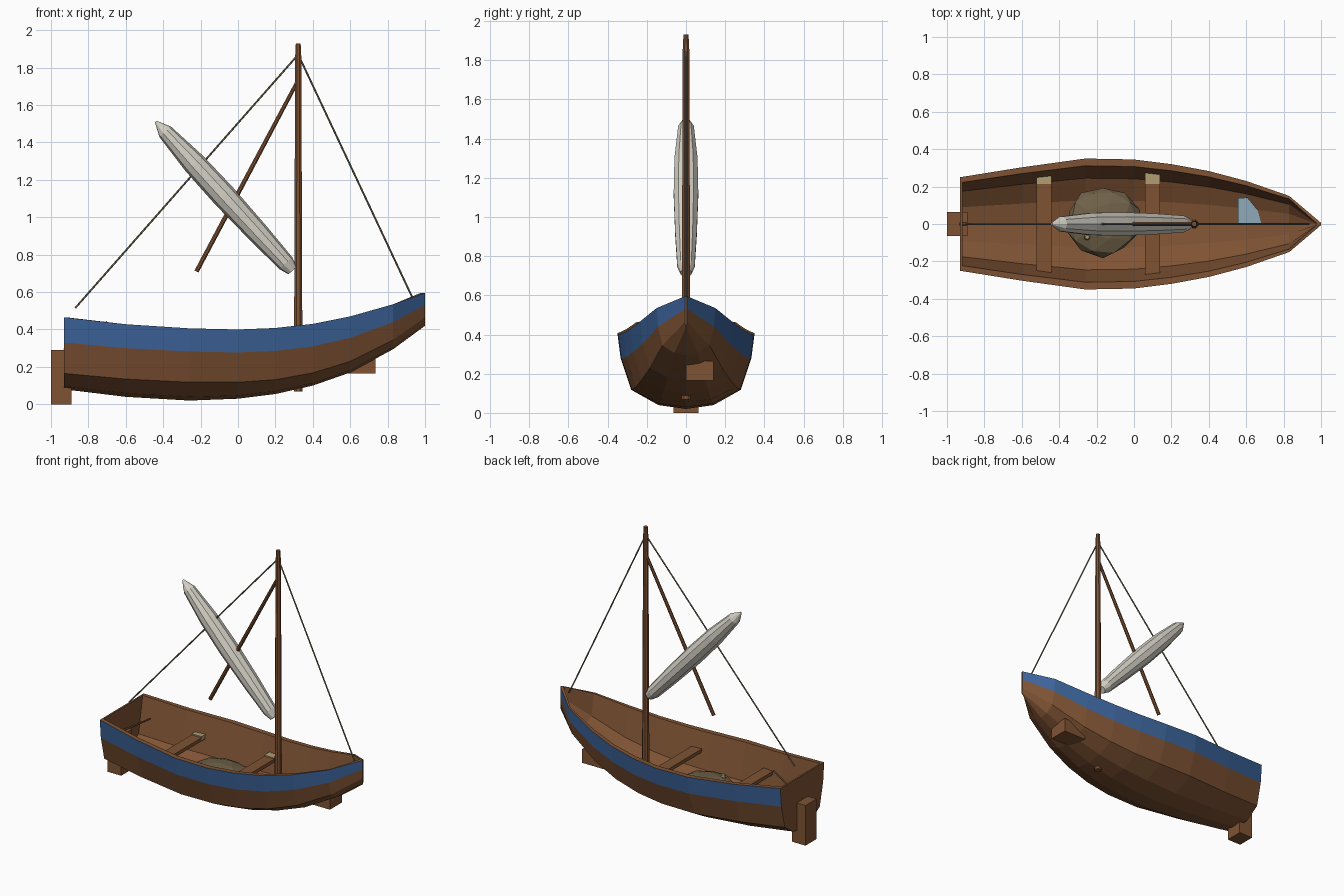
import bpy, bmesh, math, random
from mathutils import Vector, Matrix

if "Cube" in bpy.data.objects:
    bpy.data.objects.remove(bpy.data.objects["Cube"])

random.seed(4)


def material(name, col):
    m = bpy.data.materials.new(name)
    m.diffuse_color = (*col, 1)
    m.use_nodes = True
    m.node_tree.nodes["Principled BSDF"].inputs["Base Color"].default_value = m.diffuse_color
    return m


BROWN = material("brown wood", (0.21, 0.086, 0.034))
BLUE = material("blue paint", (0.045, 0.125, 0.32))
SAIL = material("sail cloth", (0.66, 0.64, 0.56))
ROPE = material("rope", (0.2, 0.165, 0.1))
NET = material("net olive", (0.16, 0.12, 0.065))
TAN = material("tan cushion", (0.44, 0.34, 0.17))
PALE = material("pale blue lid", (0.28, 0.4, 0.49))


def finish(bm, name, *mats):
    bmesh.ops.recalc_face_normals(bm, faces=bm.faces[:])
    me = bpy.data.meshes.new(name)
    bm.to_mesh(me)
    bm.free()
    for m in mats:
        me.materials.append(m)
    ob = bpy.data.objects.new(name, me)
    bpy.context.collection.objects.link(ob)
    return ob


def box(name, lo, hi, *mats):
    bm = bmesh.new()
    lo, hi = Vector(lo), Vector(hi)
    bmesh.ops.create_cube(bm, size=1, matrix=Matrix.Translation((lo + hi) / 2)
                          @ Matrix.Diagonal((*(hi - lo), 1)))
    if len(mats) > 1:  # second colour on the top face
        for f in bm.faces:
            f.material_index = int(f.normal.z > 0.5)
    return finish(bm, name, *mats)


def spindle(name, a, b, profile, sides, mat):
    """Rings of (fraction along, radius) between two points."""
    a, b = Vector(a), Vector(b)
    axis = (b - a).normalized()
    u = Vector((0, 1, 0))
    v = axis.cross(u)
    bm = bmesh.new()
    rings = []
    for t, r in profile:
        rings.append([bm.verts.new(a.lerp(b, t) + r * (
            u * math.cos(math.tau * (i + 0.5) / sides) + v * math.sin(math.tau * (i + 0.5) / sides)))
            for i in range(sides)])
    for p, q in zip(rings, rings[1:]):
        for i in range(sides):
            j = (i + 1) % sides
            bm.faces.new((p[i], p[j], q[j], q[i]))
    bm.faces.new(rings[0])
    bm.faces.new(rings[-1])
    return finish(bm, name, mat)


# Hull stations: x, half beam, sheer z, stripe z, chine z, keel z
STATIONS = [
    (-0.93, 0.250, 0.465, 0.330, 0.165, 0.080),
    (-0.60, 0.303, 0.428, 0.300, 0.135, 0.040),
    (-0.26, 0.350, 0.406, 0.282, 0.118, 0.020),
    (0.00, 0.345, 0.400, 0.277, 0.118, 0.030),
    (0.20, 0.320, 0.408, 0.285, 0.132, 0.055),
    (0.40, 0.283, 0.430, 0.310, 0.168, 0.100),
    (0.60, 0.230, 0.470, 0.355, 0.230, 0.170),
    (0.83, 0.150, 0.535, 0.440, 0.345, 0.295),
    (1.00, 0.006, 0.595, 0.530, 0.465, 0.420),
]


def section(half):
    """Full section from a half one that ends on the centreline."""
    return half + [(-y, z) for y, z in half[-2::-1]]


bm = bmesh.new()
outer, inner = [], []
for k, (x, w, sheer, stripe, chine, keel) in enumerate(STATIONS):
    low = keel + 0.2 * (chine - keel)
    out = section([(w, sheer), (0.955 * w, stripe), (0.8 * w, chine), (0.4 * w, low), (0, keel)])
    ins = section([(0.89 * w, sheer), (0.70 * w, chine + 0.04), (0.36 * w, low + 0.05), (0, keel + 0.05)])
    xi = x + (0.012 if k == 0 else -0.025 if k == len(STATIONS) - 1 else 0)
    outer.append([bm.verts.new((x, *p)) for p in out])
    inner.append([bm.verts.new((xi, *p)) for p in ins])
for shell in (outer, inner):
    for p, q in zip(shell, shell[1:]):
        for i in range(len(p) - 1):
            f = bm.faces.new((p[i], p[i + 1], q[i + 1], q[i]))
            if shell is outer and i in (0, len(p) - 2):
                f.material_index = 1
for k in range(len(STATIONS) - 1):  # rim
    for e in (0, -1):
        bm.faces.new((outer[k][e], outer[k + 1][e], inner[k + 1][e], inner[k][e]))
for e in (0, -1):  # transom and stem
    bm.faces.new(outer[e])
    bm.faces.new(inner[e])
    bm.faces.new((outer[e][0], outer[e][-1], inner[e][-1], inner[e][0]))
finish(bm, "hull", BROWN, BLUE)

# Rudder and tiller
box("rudder", (-1.0, -0.063, 0), (-0.89, 0.063, 0.29), BROWN)
spindle("tiller", (-0.93, 0, 0.29), (-0.70, 0, 0.44), [(0, 0.008), (1, 0.006)], 6, BROWN)

# Seats with a small cushion at one end
for n, x, w in (("rear", -0.48, 0.277), ("middle", 0.10, 0.285)):
    box(n + "_seat", (x - 0.04, -w, 0.265), (x + 0.04, w, 0.29), BROWN)
    box(n + "_seat_cushion", (x - 0.04, 0.213, 0.27), (x + 0.04, w, 0.298), TAN)

# Bow locker poking through the planking
box("bow_locker", (0.555, 0, 0.165), (0.735, 0.14, 0.264), BROWN, PALE)

# Heap of netting on the floor and a small float on it
bm = bmesh.new()
bmesh.ops.create_icosphere(bm, subdivisions=2, radius=1)
for v in bm.verts:
    v.co *= random.uniform(0.92, 1.06)
    v.co = Vector((-0.165 + 0.2 * v.co.x, 0.015 + 0.19 * v.co.y, 0.18 + 0.08 * v.co.z))
finish(bm, "net_heap", NET)
spindle("net_float", (-0.25, -0.07, 0.22), (-0.25, -0.07, 0.265),
        [(0, 0.017), (0.7, 0.017), (1, 0.010)], 8, TAN)

# Mast, spar and furled sail
spindle("mast", (0.322, 0, 0.068), (0.322, 0, 1.93), [(0, 0.025), (0.96, 0.018), (1, 0.014)], 8, BROWN)
spindle("spar", (0.315, 0, 1.72), (-0.222, 0, 0.71), [(0, 0.011), (0.5, 0.013), (1, 0.013)], 8, BROWN)
spindle("furled_sail", (0.292, 0, 0.715), (-0.44, 0, 1.512),
        [(0, 0.030), (0.05, 0.047), (0.25, 0.058), (0.5, 0.066), (0.72, 0.062), (0.93, 0.042), (1, 0.006)],
        10, SAIL)

# Stays
for n, end in (("back_stay", (-0.87, 0, 0.515)), ("fore_stay", (0.935, 0, 0.565))):
    spindle(n, (0.322, 0, 1.87), end, [(0, 0.005), (1, 0.005)], 6, ROPE)
